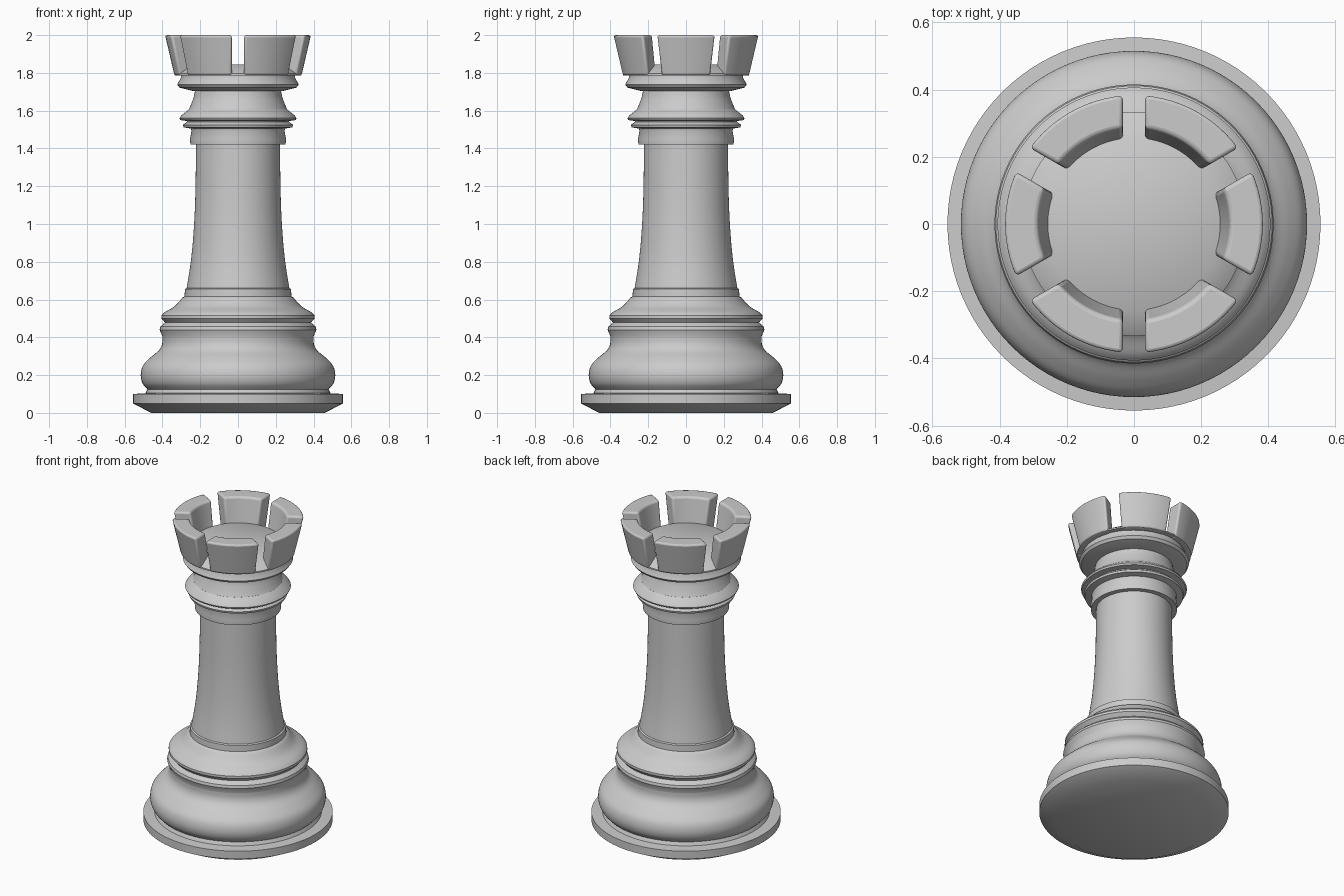
import bpy, bmesh, math

cube = bpy.data.objects.get("Cube")
if cube:
    bpy.data.objects.remove(cube, do_unlink=True)

stone = bpy.data.materials.new("plain grey")
stone.use_nodes = True
GREY = (0.6, 0.6, 0.6, 1)
stone.diffuse_color = GREY
stone.node_tree.nodes["Principled BSDF"].inputs["Base Color"].default_value = GREY


def finish(bm, name):
    """Turn a bmesh into a named, coloured object."""
    bmesh.ops.recalc_face_normals(bm, faces=bm.faces)
    mesh = bpy.data.meshes.new(name)
    bm.to_mesh(mesh)
    bm.free()
    mesh.materials.append(stone)
    obj = bpy.data.objects.new(name, mesh)
    bpy.context.collection.objects.link(obj)
    return obj


def smooth(obj):
    bpy.ops.object.select_all(action='DESELECT')
    obj.select_set(True)
    bpy.context.view_layer.objects.active = obj
    bpy.ops.object.shade_smooth_by_angle(angle=math.radians(35))


def curve_through(points, steps=5):
    """Catmull-Rom curve through (radius, height) points."""
    pts = [points[0]] + points + [points[-1]]
    out = []
    for a, b, c, d in zip(pts, pts[1:], pts[2:], pts[3:]):
        for i in range(steps):
            t = i / steps
            out.append(tuple(
                0.5 * (2 * q + (r - p) * t + (2 * p - 5 * q + 4 * r - s) * t * t
                       + (3 * q - p - 3 * r + s) * t ** 3)
                for p, q, r, s in zip(a, b, c, d)))
    return out + [points[-1]]


def lathe(name, profile, sides=96):
    bm = bmesh.new()
    verts = [bm.verts.new((r, 0, z)) for r, z in profile]
    edges = [bm.edges.new(pair) for pair in zip(verts, verts[1:])]
    bmesh.ops.spin(bm, geom=verts + edges, cent=(0, 0, 0), axis=(0, 0, 1),
                   angle=math.tau, steps=sides)
    bmesh.ops.remove_doubles(bm, verts=bm.verts, dist=0.0001)
    obj = finish(bm, name)
    smooth(obj)
    return obj


# Foot disc with a chamfered underside
lathe("foot", [(0, 0), (0.46, 0), (0.555, 0.05), (0.555, 0.1), (0.49, 0.104),
               (0.48, 0.125), (0, 0.125)])

# Swelling base, waist and lower lip
base = curve_through([(0.478, 0.123), (0.505, 0.155), (0.515, 0.2), (0.503, 0.25),
                      (0.465, 0.292), (0.42, 0.33), (0.402, 0.365), (0.4, 0.405)])
lathe("base", [(0, 0.123)] + base + [(0.415, 0.44), (0.411, 0.457), (0.386, 0.478),
                                     (0, 0.478)])

# Shoulder ring above the waist
shoulder = curve_through([(0.406, 0.515), (0.385, 0.535), (0.335, 0.565), (0.295, 0.61)])
lathe("shoulder", [(0, 0.477), (0.386, 0.477), (0.406, 0.5)] + shoulder
      + [(0.283, 0.617), (0.281, 0.655), (0.272, 0.66), (0, 0.66)])

# Tapering column
column = curve_through([(0.273, 0.655), (0.25, 0.8), (0.235, 0.96), (0.226, 1.15),
                        (0.222, 1.42)])
lathe("column", [(0, 0.655)] + column + [(0, 1.42)])

# Stacked collar rings
lathe("collar", [(0, 1.42), (0.252, 1.42), (0.254, 1.45), (0.246, 1.495), (0.25, 1.505),
                 (0.288, 1.512), (0.292, 1.525), (0.27, 1.54), (0.27, 1.545),
                 (0.305, 1.55), (0.31, 1.56), (0.3, 1.575), (0.262, 1.605), (0, 1.605)])

# Curved neck below the crown
neck = curve_through([(0.262, 1.604), (0.25, 1.63), (0.235, 1.67), (0.228, 1.705)])
lathe("neck", [(0, 1.604)] + neck + [(0, 1.705)])

# Crown flange and raised floor
lathe("crown_floor", [(0, 1.703), (0.235, 1.703), (0.31, 1.722), (0.322, 1.738),
                      (0.302, 1.775), (0.302, 1.787), (0.333, 1.787), (0.333, 1.796),
                      (0.258, 1.845), (0, 1.845)])

# Six rounded battlements separated by parallel-sided gaps
SECTION = [(0.245, 1.785), (0.336, 1.785), (0.386, 2.0), (0.286, 2.0)]
ARC = 12


def battlement(index):
    middle = math.radians(60 * index)
    bm = bmesh.new()
    rings = []
    for i in range(ARC + 1):
        ring = []
        for r, z in SECTION:
            # front and back gaps are slightly narrower than the side gaps
            sides = []
            for sign in (-1, 1):
                edge = middle + sign * math.pi / 6
                half = 0.033 if abs(math.cos(edge)) < 0.01 else 0.041
                sides.append(edge - sign * math.asin(half / r))
            a = sides[0] + (sides[1] - sides[0]) * i / ARC
            ring.append(bm.verts.new((r * math.cos(a), r * math.sin(a), z)))
        rings.append(ring)
    for one, two in zip(rings, rings[1:]):
        for j in range(4):
            k = (j + 1) % 4
            bm.faces.new((one[j], one[k], two[k], two[j]))
    bm.faces.new(rings[0])
    bm.faces.new(rings[-1])
    obj = finish(bm, f"battlement_{index + 1}")
    bevel = obj.modifiers.new("rounded edges", 'BEVEL')
    bevel.width = 0.012
    bevel.segments = 3
    bevel.limit_method = 'ANGLE'
    bevel.angle_limit = math.radians(40)
    smooth(obj)


for n in range(6):
    battlement(n)
